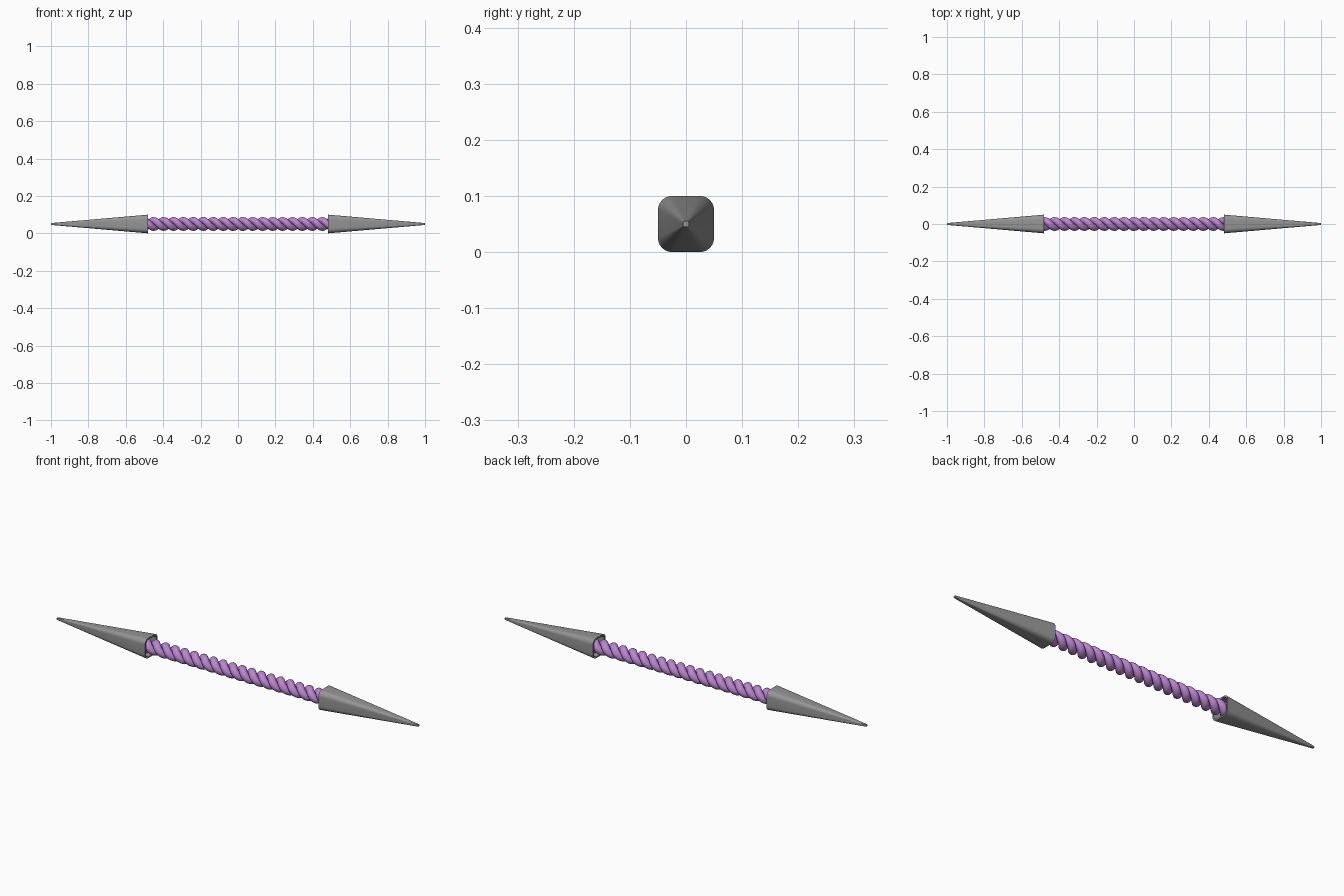
import bpy, bmesh, math

if "Cube" in bpy.data.objects:
    bpy.data.objects.remove(bpy.data.objects["Cube"])

CZ = 0.05  # height of the long axis


def material(name, rgb):
    m = bpy.data.materials.new(name)
    m.diffuse_color = (*rgb, 1)
    m.use_nodes = True
    m.node_tree.nodes["Principled BSDF"].inputs["Base Color"].default_value = m.diffuse_color
    return m


steel = material("steel_grey", (0.30, 0.30, 0.30))
purple = material("purple_cord", (0.50, 0.24, 0.64))


def smooth(ob, angle):
    bpy.ops.object.select_all(action='DESELECT')
    ob.select_set(True)
    bpy.context.view_layer.objects.active = ob
    bpy.ops.object.shade_smooth_by_angle(angle=math.radians(angle))


def rounded_square(half, steps=6, ratio=0.5):
    """Outline of a square with rounded corners, in (y, z)."""
    r = half * ratio
    pts = []
    for q in range(4):
        mid = math.radians(45 + 90 * q)
        cy = math.copysign(half - r, math.cos(mid))
        cz = math.copysign(half - r, math.sin(mid))
        for i in range(steps + 1):
            a = math.radians(90 * q + 90 * i / steps)
            pts.append((cy + r * math.cos(a), cz + r * math.sin(a)))
    return pts


def spike(name, side):
    # recess floor, recess wall, rim, tapered body, blunt tip
    sections = [(0.52, 0.038), (0.48, 0.043), (0.48, 0.05), (1.0, 0.005)]
    bm = bmesh.new()
    rings = [[bm.verts.new((side * x, y, z + CZ)) for y, z in rounded_square(h)]
             for x, h in sections]
    n = len(rings[0])
    for a, b in zip(rings, rings[1:]):
        for i in range(n):
            j = (i + 1) % n
            bm.faces.new((a[i], a[j], b[j], b[i]))
    bm.faces.new(rings[0])
    bm.faces.new(rings[-1])
    bmesh.ops.recalc_face_normals(bm, faces=bm.faces)
    me = bpy.data.meshes.new(name)
    bm.to_mesh(me)
    bm.free()
    me.materials.append(steel)
    ob = bpy.data.objects.new(name, me)
    bpy.context.collection.objects.link(ob)
    smooth(ob, 40)


def cord(name, phase):
    # one helical strand of the twisted grip
    length, pitch, radius, per_turn = 1.04, 0.106, 0.0185, 24
    count = int(length / pitch * per_turn) + 1
    cu = bpy.data.curves.new(name, 'CURVE')
    cu.dimensions = '3D'
    cu.bevel_depth = 0.0185
    cu.bevel_resolution = 4
    cu.use_fill_caps = True
    sp = cu.splines.new('POLY')
    sp.points.add(count - 1)
    for i, p in enumerate(sp.points):
        x = -length / 2 + length * i / (count - 1)
        a = 2 * math.pi * x / pitch + phase
        p.co = (x, radius * math.cos(a), CZ + radius * math.sin(a), 1)
    cu.materials.append(purple)
    ob = bpy.data.objects.new(name, cu)
    bpy.context.collection.objects.link(ob)
    bpy.ops.object.select_all(action='DESELECT')
    ob.select_set(True)
    bpy.context.view_layer.objects.active = ob
    bpy.ops.object.convert(target='MESH')
    smooth(bpy.context.view_layer.objects.active, 50)


# Two hollow-backed spikes joined by a twisted two-strand grip
spike("right_spike", 1)
spike("left_spike", -1)
cord("grip_strand_a", 0)
cord("grip_strand_b", math.pi)
